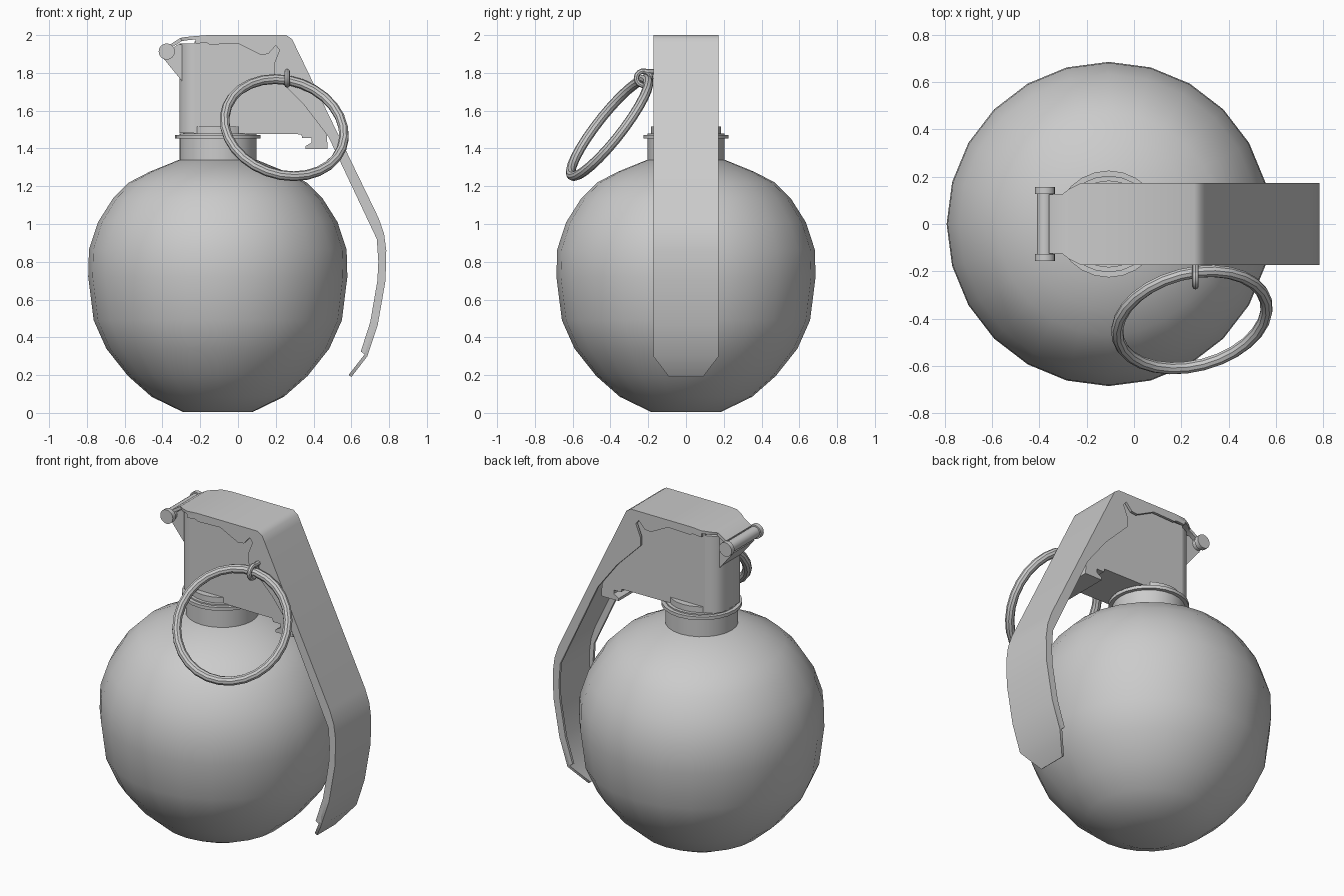
import bpy, bmesh, math
from mathutils import Vector

if "Cube" in bpy.data.objects:
    bpy.data.objects.remove(bpy.data.objects["Cube"])

CX = -0.107  # axis of the round body


def make(name, bm):
    bmesh.ops.recalc_face_normals(bm, faces=bm.faces)
    me = bpy.data.meshes.new(name)
    bm.to_mesh(me)
    bm.free()
    ob = bpy.data.objects.new(name, me)
    bpy.context.collection.objects.link(ob)
    return ob


def lathe(name, profile, segs=24):
    """Spin (radius, z) points about the body axis and cap both ends."""
    bm = bmesh.new()
    rings = [[bm.verts.new((CX + r * math.cos(2 * math.pi * i / segs),
                            r * math.sin(2 * math.pi * i / segs), z))
              for i in range(segs)] for r, z in profile]
    for a, b in zip(rings, rings[1:]):
        for i in range(segs):
            j = (i + 1) % segs
            bm.faces.new((a[i], a[j], b[j], b[i]))
    bm.faces.new(rings[0])
    bm.faces.new(rings[-1])
    return make(name, bm)


def prism(name, pts, lo, hi, axis="y"):
    """Extrude an outline: (x, z) along y, or (x, y) along z."""
    bm = bmesh.new()
    put = (lambda p, t: (p[0], t, p[1])) if axis == "y" else (lambda p, t: (p[0], p[1], t))
    a = [bm.verts.new(put(p, lo)) for p in pts]
    b = [bm.verts.new(put(p, hi)) for p in pts]
    bm.faces.new(a)
    bm.faces.new(b)
    for i in range(len(pts)):
        j = (i + 1) % len(pts)
        bm.faces.new((a[i], a[j], b[j], b[i]))
    return make(name, bm)


def sheet(name, pts, t):
    """Bent plate along (x, z, half width) points, thickened inward by t."""
    bm = bmesh.new()
    loops = []
    for i, (x, z, w) in enumerate(pts):
        p, q = pts[max(i - 1, 0)], pts[min(i + 1, len(pts) - 1)]
        d = Vector((q[0] - p[0], q[1] - p[1])).normalized() * t
        xi, zi = x + d.y, z - d.x
        loops.append([bm.verts.new(v) for v in
                      ((x, -w, z), (x, w, z), (xi, w, zi), (xi, -w, zi))])
    for a, b in zip(loops, loops[1:]):
        for i in range(4):
            j = (i + 1) % 4
            bm.faces.new((a[i], a[j], b[j], b[i]))
    bm.faces.new(loops[0])
    bm.faces.new(loops[-1])
    return make(name, bm)


def rod(name, radius, x, z, y0, y1, segs=16):
    bpy.ops.mesh.primitive_cylinder_add(vertices=segs, radius=radius, depth=y1 - y0,
                                        location=(x, (y0 + y1) / 2, z),
                                        rotation=(math.pi / 2, 0, 0))
    bpy.context.object.name = name


def torus(name, loc, normal, major, minor, n_major, n_minor):
    rot = Vector(normal).to_track_quat('Z', 'Y').to_euler()
    bpy.ops.mesh.primitive_torus_add(location=loc, rotation=rot, major_radius=major,
                                     minor_radius=minor, major_segments=n_major,
                                     minor_segments=n_minor)
    bpy.context.object.name = name


# Round body
lathe("body", [(.185, .005), (.35, .085), (.475, .195), (.59, .34), (.657, .49),
               (.686, .72), (.682, .865), (.634, 1.01), (.555, 1.135),
               (.47, 1.22), (.36, 1.277), (.205, 1.34)])

# Neck with flange and collar
lathe("neck", [(.204, 1.32), (.204, 1.452), (.226, 1.452), (.226, 1.472),
               (.204, 1.472), (.204, 1.48), (.184, 1.48), (.184, 1.515)])

# Top housing: flat-sided block, rounded nose and hinge ear
prism("housing", [(-.23, 1.48), (.335, 1.475), (.34, 1.455), (.39, 1.455), (.39, 1.432),
                  (.357, 1.412), (.357, 1.396), (.475, 1.396), (.47, 1.47),
                  (.27, 1.92), (.22, 1.965), (-.23, 1.965)], -.145, .145)
prism("housing_nose", [(-.2, -.145), (-.245, -.14), (-.285, -.118), (-.31, -.08),
                       (-.31, .08), (-.285, .118), (-.245, .14), (-.2, .145)],
      1.482, 1.955, "z")
prism("hinge_ear", [(-.395, 1.877), (-.32, 1.785), (-.25, 1.7), (-.25, 1.95),
                    (-.32, 1.95), (-.36, 1.92)], -.1, .1)

# Hinge pin with end caps
rod("hinge_barrel", .034, -.377, 1.913, -.14, .14)
for s in (-1, 1):
    rod("hinge_cap", .043, -.377, 1.913, s * .142 - .014, s * .142 + .014)

# Lever: bent plate with a side flange on each edge
W = .173
plate = [(-.36, 1.95, .125), (-.305, 1.985, .125), (-.275, 1.99, .148), (-.225, 1.995, W),
         (-.16, 2.0, W), (.255, 2.0, W), (.285, 1.98, W), (.305, 1.94, W),
         (.745, 1.03, W), (.773, .95, W), (.785, .86, W), (.781, .70, W),
         (.74, .467, W), (.685, .30, W), (.60, .19, .09)]
sheet("lever_plate", plate, .018)
inner = [(-.225, 1.955), (-.165, 1.96), (-.15, 1.95), (0, 1.955), (.06, 1.925),
         (.12, 1.895), (.16, 1.9), (.20, 1.945), (.22, 1.92), (.19, 1.845), (.19, 1.79),
         (.35, 1.63), (.48, 1.46), (.735, .92), (.743, .80), (.738, .70),
         (.70, .48), (.65, .325)]
outline = [p[:2] for p in plate[3:14]] + inner[::-1]
for s in (-1, 1):
    prism("lever_flange", outline, s * .157, s * W)

# Pull ring hanging from a small pin loop
torus("pull_ring", (.245, -.405, 1.51), (.2, -.77, .605), .323, .026, 28, 10)
torus("pin_loop", (.26, -.225, 1.772), (1, 0, 0), .038, .014, 14, 8)
rod("pin_stem", .014, .26, 1.806, -.225, -.14, 8)

# Smooth shading with crisp edges
bpy.ops.object.select_all(action='SELECT')
bpy.ops.object.shade_smooth_by_angle(angle=math.radians(35))
